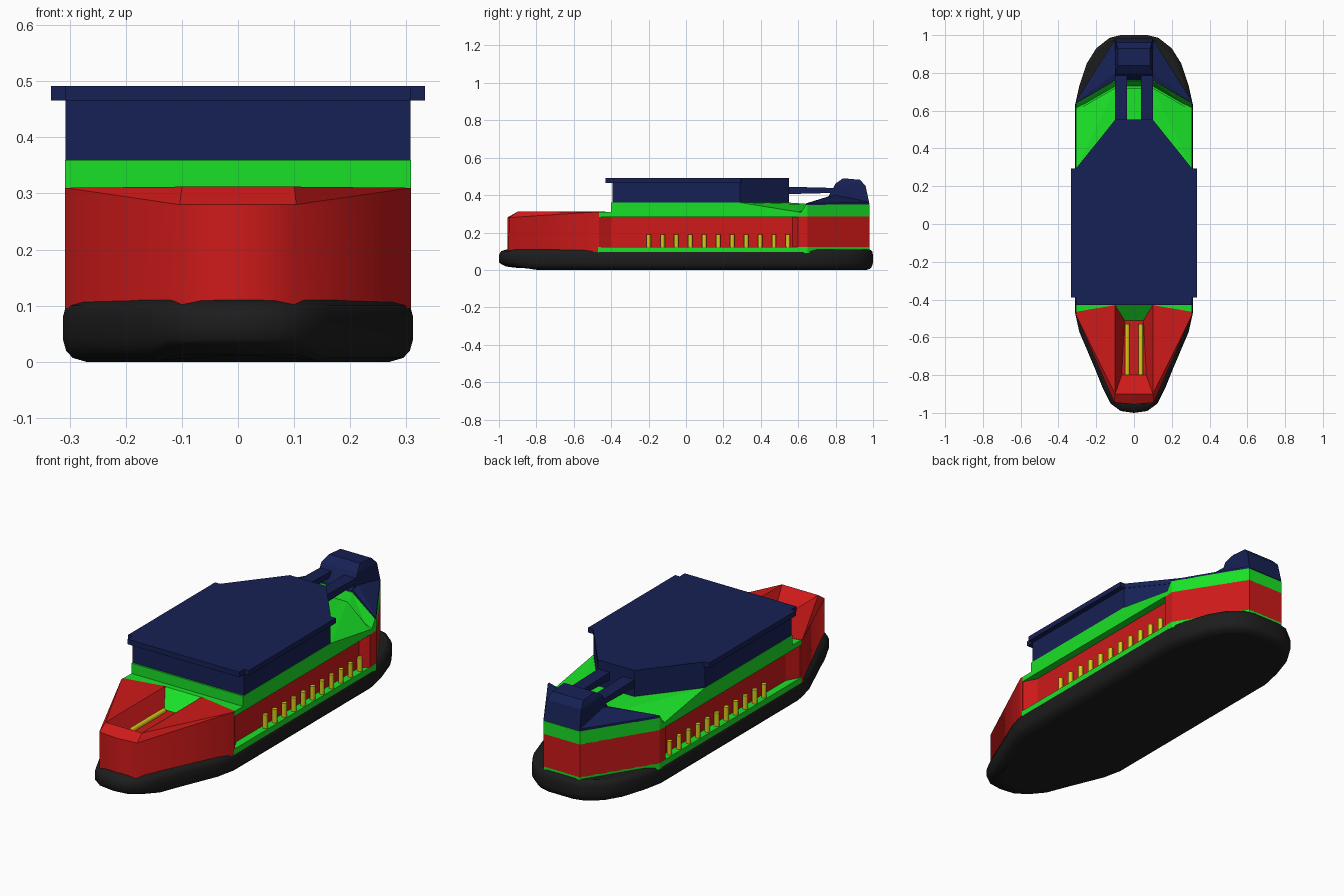
import bpy, bmesh, math
from mathutils import Matrix, Vector

if "Cube" in bpy.data.objects:
    bpy.data.objects.remove(bpy.data.objects["Cube"])

COL = {"black": (0.012, 0.012, 0.012), "red": (0.62, 0.01, 0.01), "green": (0.01, 0.75, 0.02),
       "navy": (0.008, 0.015, 0.09), "yellow": (0.7, 0.58, 0.01)}
MATS = {}
for key, c in COL.items():
    MATS[key] = bpy.data.materials.new(key)
    MATS[key].diffuse_color = (*c, 1)


def finish(name, bm, color):
    bmesh.ops.recalc_face_normals(bm, faces=bm.faces)
    me = bpy.data.meshes.new(name)
    bm.to_mesh(me)
    bm.free()
    me.materials.append(MATS[color])
    ob = bpy.data.objects.new(name, me)
    bpy.context.collection.objects.link(ob)
    return ob


def flip(pts):
    return [(-p[0],) + tuple(p[1:]) for p in pts]


def loft(name, half_rings, color, smooth=False):
    """Stack of rings; each ring is given as its right half, front to back."""
    bm = bmesh.new()
    rings = []
    for half in half_rings:
        loop = half + [p for p in flip(half)[::-1] if p[0] != 0]
        rings.append([bm.verts.new(p) for p in loop])
    n = len(rings[0])
    for a, b in zip(rings, rings[1:]):
        for i in range(n):
            f = bm.faces.new((a[i], a[(i + 1) % n], b[(i + 1) % n], b[i]))
            f.smooth = smooth
    bm.faces.new(rings[0][::-1])
    bm.faces.new(rings[-1])
    return finish(name, bm, color)


def prism(name, half, z0, z1, color):
    return loft(name, [[(x, y, z) for x, y in half] for z in (z0, z1)], color)


def hulls(name, color, side=(), centre=()):
    """Convex solids: side points are mirrored as separate solids, centre points as one."""
    bm = bmesh.new()
    sets = [list(side), flip(side), list(centre) + flip(centre)]
    for pts in sets:
        if pts:
            vs = [bm.verts.new(p) for p in pts]
            bmesh.ops.convex_hull(bm, input=vs)
    bmesh.ops.delete(bm, geom=[v for v in bm.verts if not v.link_faces], context='VERTS')
    bmesh.ops.dissolve_limit(bm, angle_limit=0.01, verts=bm.verts, edges=bm.edges)
    return finish(name, bm, color)


def half_mesh(name, verts, faces, color, smooth_count=0):
    """Right half given, left half mirrored and welded."""
    bm = bmesh.new()
    for m in (verts, flip(verts)):
        vs = [bm.verts.new(p) for p in m]
        for k, f in enumerate(faces):
            order = f if m is verts else f[::-1]
            bm.faces.new([vs[i] for i in order]).smooth = k < smooth_count
    bmesh.ops.remove_doubles(bm, verts=bm.verts, dist=1e-5)
    return finish(name, bm, color)


def rods(name, ends, r, color, seg=12):
    bm = bmesh.new()
    for a, b in ends:
        a, b = Vector(a), Vector(b)
        rot = (b - a).to_track_quat('Z', 'Y').to_matrix().to_4x4()
        bmesh.ops.create_cone(bm, cap_ends=True, segments=seg, radius1=r, radius2=r,
                              depth=(b - a).length, matrix=Matrix.Translation((a + b) / 2) @ rot)
    return finish(name, bm, color)


# inflatable skirt: (inset, z) profile swept round the plan outline
plan = [(0.0, -1.0), (0.07, -0.99), (0.125, -0.95), (0.165, -0.87), (0.205, -0.77), (0.29, -0.57),
        (0.312, -0.47), (0.312, 0.0), (0.312, 0.63), (0.29, 0.73), (0.25, 0.85), (0.2, 0.93),
        (0.13, 0.985), (0.07, 1.0), (0.0, 1.0)]
profile = [(0.06, 0.0), (0.025, 0.007), (0.008, 0.02), (0, 0.04), (0, 0.08), (0.008, 0.1), (0.03, 0.11)]
loft("rubber_skirt", [[(x * (1 - d * 2.2), y * (1 - d * (1.4 if y < 0 else 0.6)), z + (0.012 if y < -0.9 and z < 0.03 else 0))
                       for x, y in plan] for d, z in profile], "black", True)

# lower hull: green sill, recessed red sides
stern = [(0.308, 0.65), (0.1, 0.98)]
prism("lower_sill", [(0.1, -0.43), (0.308, -0.47)] + stern, 0.09, 0.122, "green")
prism("recessed_hull", [(0, -0.42), (0.305, -0.465), (0.27, -0.4), (0.27, 0.57), (0.308, 0.6)] + stern,
      0.12, 0.286, "red")

# bow with sunken ramp channel
half_mesh("bow", [
    (0, -0.955, 0.095), (0.1, -0.95, 0.095), (0.308, -0.48, 0.095),
    (0, -0.955, 0.28), (0.104, -0.945, 0.28), (0.308, -0.48, 0.31),
    (0, -0.9, 0.312), (0.1, -0.9, 0.312), (0.1, -0.43, 0.312),
    (0, -0.8, 0.24), (0.065, -0.8, 0.24), (0.05, -0.51, 0.24), (0, -0.51, 0.24),
    (0.308, -0.465, 0.095), (0.308, -0.465, 0.31), (0, -0.43, 0.095)],
    [(0, 1, 4, 3), (1, 2, 5, 4), (4, 5, 7), (3, 4, 7, 6), (7, 5, 14, 8), (6, 7, 10, 9), (7, 8, 11, 10),
     (9, 10, 11, 12), (2, 13, 14, 5), (0, 15, 13, 2, 1), (13, 15, 12, 11, 8, 14)], "red", 2)
half_mesh("bow_channel_ramp", [(0, -0.51, 0.24), (0.05, -0.51, 0.24), (0.1, -0.43, 0.31), (0, -0.43, 0.31),
                               (0.1, -0.43, 0.24), (0, -0.43, 0.24)],
          [(0, 1, 2, 3), (1, 4, 2), (2, 4, 5, 3), (0, 5, 4, 1)], "green")
rods("bow_rails", [((x, -0.8, 0.247), (x, -0.53, 0.247)) for x in (-0.036, 0.036)], 0.012, "yellow")

# side posts standing on the sill
rods("side_posts", [((s * 0.291, -0.2 + i * 0.0745, 0.12), (s * 0.291, -0.2 + i * 0.0745, 0.19))
                    for s in (-1, 1) for i in range(11)], 0.012, "yellow")

# green main deck and band under the cabin
prism("main_deck", [(0.1, -0.43), (0.308, -0.468), (0.308, 0.62), (0.1, 0.74)], 0.284, 0.309, "green")
prism("cabin_base", [(0.308, -0.4), (0.308, 0.29), (0.1, 0.55)], 0.3, 0.36, "green")
hulls("aft_sloped_deck", "green", centre=[
    (0.308, 0.29, 0.36), (0.1, 0.55, 0.36), (0.1, 0.72, 0.348), (0.308, 0.6, 0.31),
    (0.308, 0.29, 0.3), (0.308, 0.6, 0.3), (0.1, 0.72, 0.3)])

# stern block, green below and navy wings above
hulls("stern_block", "green",
      side=[(0.308, 0.6, 0.284), (0.308, 0.65, 0.284), (0.1, 0.98, 0.284), (0.1, 0.72, 0.284),
            (0.308, 0.64, 0.348), (0.308, 0.65, 0.348), (0.1, 0.98, 0.35), (0.1, 0.757, 0.38)],
      centre=[(0.1, 0.72, 0.284), (0.1, 0.98, 0.284), (0.1, 0.757, 0.38), (0.1, 0.98, 0.35)])
hulls("stern_wings", "navy",
      side=[(0.307, 0.64, 0.347), (0.307, 0.652, 0.347), (0.1, 0.979, 0.347), (0.1, 0.76, 0.36),
            (0.306, 0.642, 0.356), (0.306, 0.652, 0.356), (0.1, 0.979, 0.362),
            (0.1, 0.8, 0.4), (0.1, 0.76, 0.392)])
hulls("stern_housing", "navy", centre=[
    (0.1, 0.76, 0.35), (0.1, 0.76, 0.39), (0.1, 0.8, 0.462), (0.085, 0.84, 0.49),
    (0.085, 0.93, 0.482), (0.095, 0.96, 0.45), (0.1, 0.981, 0.352)])

# arms joining cabin and stern housing
hulls("stern_arms", "navy", side=[(x, y, z) for x in (0.036, 0.1)
                                  for y, z in ((0.53, 0.405), (0.53, 0.445), (0.8, 0.412), (0.8, 0.438))])

# cabin and overhanging roof
prism("cabin", [(0.307, -0.392), (0.307, 0.29), (0.1, 0.55)], 0.36, 0.489, "navy")
prism("cabin_roof", [(0.308, -0.43), (0.308, -0.39), (0.333, -0.39), (0.333, 0.295), (0.306, 0.295),
                     (0.1, 0.552)], 0.466, 0.491, "navy")

for m in bpy.data.materials:
    if m.users and not m.is_grease_pencil:
        m.use_nodes = True
        m.node_tree.nodes["Principled BSDF"].inputs["Base Color"].default_value = m.diffuse_color
